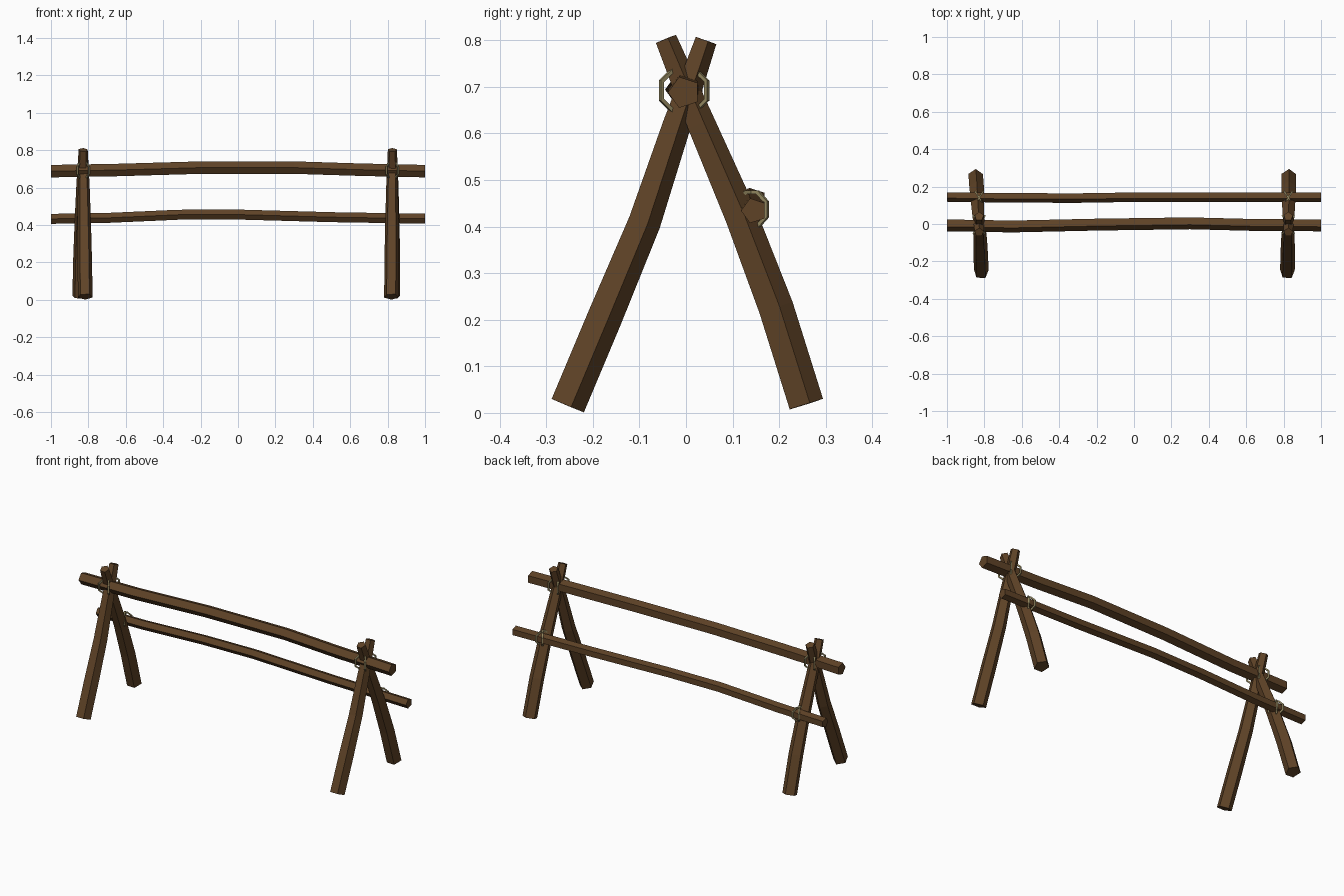
import bpy, bmesh
from math import cos, sin, pi, radians
from mathutils import Vector, Matrix

if "Cube" in bpy.data.objects:
    bpy.data.objects.remove(bpy.data.objects["Cube"])


def material(name, color):
    m = bpy.data.materials.new(name)
    m.use_nodes = True
    m.diffuse_color = (*color, 1)
    m.node_tree.nodes["Principled BSDF"].inputs["Base Color"].default_value = (*color, 1)
    return m


wood = material("brown wood", (0.115, 0.056, 0.02))
rope = material("pale rope", (0.30, 0.25, 0.12))


def sweep(name, pts, radii, ref, phase, sides, mat, closed=False):
    """Sweep a flat-sided section along a path, with capped ends if open."""
    pts = [Vector(p) for p in pts]
    n = len(pts)
    bm = bmesh.new()
    rings = []
    for i, (p, r) in enumerate(zip(pts, radii)):
        a = pts[(i - 1) % n] if closed else pts[max(i - 1, 0)]
        b = pts[(i + 1) % n] if closed else pts[min(i + 1, n - 1)]
        t = (b - a).normalized()
        u = (Vector(ref) - t * t.dot(Vector(ref))).normalized()
        v = t.cross(u)
        angles = [phase + 2 * pi * k / sides for k in range(sides)]
        rings.append([bm.verts.new(p + (u * cos(w) + v * sin(w)) * r) for w in angles])
    for i in range(n if closed else n - 1):
        lo, hi = rings[i], rings[(i + 1) % n]
        for k in range(sides):
            j = (k + 1) % sides
            bm.faces.new((lo[k], lo[j], hi[j], hi[k]))
    if not closed:
        bm.faces.new(rings[0][::-1])
        bm.faces.new(rings[-1])
    bmesh.ops.recalc_face_normals(bm, faces=bm.faces)
    me = bpy.data.meshes.new(name)
    bm.to_mesh(me)
    bm.free()
    me.materials.append(mat)
    ob = bpy.data.objects.new(name, me)
    bpy.context.collection.objects.link(ob)
    return ob


def lashing(name, center, size_y, size_z, turn, axis):
    """A coarse closed loop of rope, tilted around a joint."""
    rot = Matrix.Rotation(radians(turn), 3, axis)
    pts = []
    for k in range(8):
        w = 2 * pi * (k + 0.5) / 8
        pts.append(Vector(center) + rot @ Vector((0, size_y * cos(w), size_z * sin(w))))
    sweep(name, pts, [0.006] * 8, rot @ Vector((1, 0, 0)), pi / 4, 4, rope, True)


# Crossed legs at each end: (y, z) path, with the foot's sideways drift
front_path = [(-0.257, 0.017), (-0.178, 0.205), (-0.092, 0.41), (-0.022, 0.62), (0.041, 0.8)]
back_path = [(0.255, 0.018), (0.19, 0.225), (0.116, 0.42), (0.03, 0.62), (-0.045, 0.802)]
leg_radii = [0.041, 0.041, 0.038, 0.033, 0.0255]

for side, x, front_x, back_x in (("left", 0.825, 0.82, 0.828), ("right", -0.828, -0.817, -0.847)):
    for label, path, foot in (("front", front_path, front_x), ("back", back_path, back_x)):
        pts = [(foot + (x - foot) * i / 4, y, z) for i, (y, z) in enumerate(path)]
        sweep(f"{side}_{label}_leg", pts, leg_radii, (1, 0, 0), radians(16), 5, wood)

    # Rope lashings
    for i, turn in enumerate((-32, 32)):
        lashing(f"{side}_top_lashing_{i + 1}", (x, -0.004, 0.692), 0.062, 0.052, turn, 'Z')
        lashing(f"{side}_lower_lashing_{i + 1}", (x, 0.14, 0.437), 0.042, 0.04, turn, 'Z')

# Slightly bowed rails
top_path = [(-1, -0.004, 0.688), (-0.65, -0.01, 0.694), (-0.2, 0, 0.707),
            (0.3, 0.007, 0.707), (0.65, -0.002, 0.696), (1, -0.004, 0.688)]
lower_path = [(-1, 0.147, 0.433), (-0.7, 0.143, 0.438), (-0.32, 0.141, 0.455),
              (0, 0.146, 0.456), (0.5, 0.145, 0.442), (1, 0.146, 0.434)]
sweep("top_rail", top_path, [0.035] * 6, (0, -1, 0), 0, 5, wood)
sweep("lower_rail", lower_path, [0.028] * 6, (0, -1, 0), 0, 5, wood)
